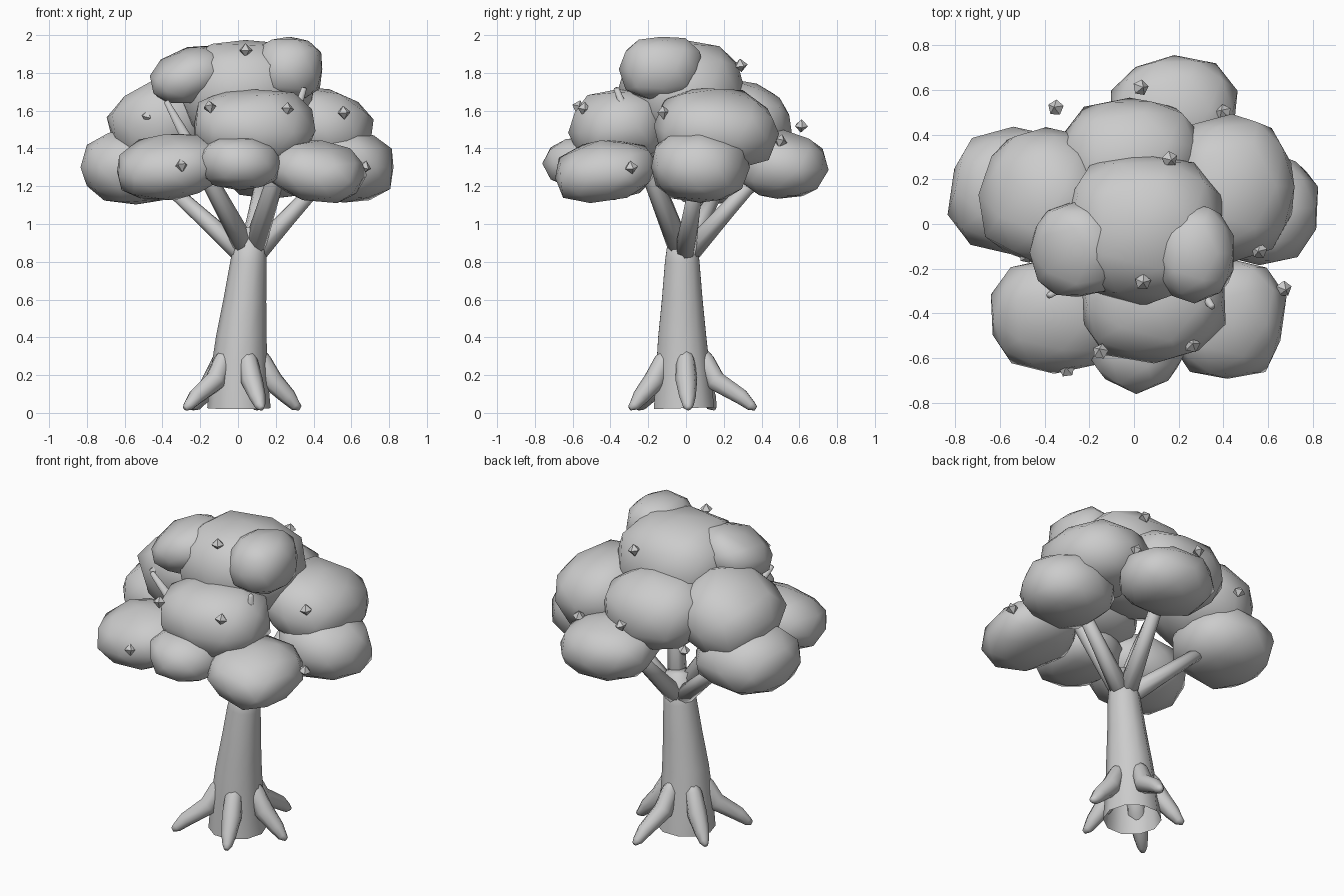
import bpy, bmesh, math, random
from mathutils import Quaternion, Vector

if "Cube" in bpy.data.objects:
    bpy.data.objects.remove(bpy.data.objects["Cube"])
random.seed(4)

# Single plain grey
grey = bpy.data.materials.new("plain grey")
grey.use_nodes = True
grey.diffuse_color = (0.6, 0.6, 0.6, 1)
grey.node_tree.nodes["Principled BSDF"].inputs["Base Color"].default_value = (0.6, 0.6, 0.6, 1)


def finish(name, bm, smooth=True):
    bmesh.ops.recalc_face_normals(bm, faces=bm.faces)
    mesh = bpy.data.meshes.new(name)
    bm.to_mesh(mesh)
    bm.free()
    for p in mesh.polygons:
        p.use_smooth = smooth
    mesh.materials.append(grey)
    obj = bpy.data.objects.new(name, mesh)
    bpy.context.collection.objects.link(obj)
    return obj


def tube(name, path, sides, cap_start=True):
    """Tapered tube through (point, radius) pairs, rings square to the path."""
    bm = bmesh.new()
    pts = [Vector(p) for p, r in path]
    rings = []
    for i, (p, r) in enumerate(path):
        d = (pts[min(i + 1, len(pts) - 1)] - pts[max(i - 1, 0)]).normalized()
        q = Vector((0, 0, 1)).rotation_difference(d)
        rings.append([bm.verts.new(pts[i] + q @ Vector((r * math.cos(a), r * math.sin(a), 0)))
                      for a in (math.tau * k / sides for k in range(sides))])
    for a, b in zip(rings, rings[1:]):
        for k in range(sides):
            j = (k + 1) % sides
            bm.faces.new((a[k], a[j], b[j], b[k]))
    if cap_start:
        bm.faces.new(rings[0])
    bm.faces.new(rings[-1])
    return finish(name, bm)


def leaf_mass(name, centre, size, droop):
    """Lumpy, slightly boxy low-poly ellipsoid whose outer end droops."""
    bm = bmesh.new()
    bmesh.ops.create_icosphere(bm, subdivisions=2, radius=1)
    tilt = Quaternion((-centre[1], centre[0], 0), droop)
    for v in bm.verts:
        k = random.uniform(0.95, 1.06)
        shaped = Vector(s * k * math.copysign(abs(c) ** 0.86, c) for s, c in zip(size, v.co))
        v.co = Vector(centre) + tilt @ shaped
    return finish(name, bm)


# Leaning trunk, open underneath
tube("trunk", [((0.005, -0.01, 0.025), 0.168), ((0.005, -0.015, 0.2), 0.152),
               ((0.018, -0.02, 0.4), 0.134), ((0.037, -0.02, 0.6), 0.113),
               ((0.056, -0.02, 0.8), 0.096), ((0.072, -0.02, 0.98), 0.07)], 10, False)

# Roots flaring around the base
for i, reach in enumerate((0.32, 0.39, 0.30, 0.38, 0.31)):
    a = math.radians(4 + 72 * i)

    def at(r, z):
        return (0.01 + r * math.cos(a), -0.01 + r * math.sin(a), z)

    tube(f"root_{i + 1}", [(at(0.085, 0.36), 0.015), (at(0.115, 0.28), 0.05),
                           (at(0.17, 0.17), 0.058), (at(reach * 0.8, 0.085), 0.044),
                           (at(reach - 0.025, 0.038), 0.029), (at(reach, 0.025), 0.014)], 8)

# Branches: start and end points
BRANCHES = {
    "right_side": ((0.07, -0.01, 0.82), (0.46, 0.06, 1.25)),
    "back": ((0.06, 0.0, 0.83), (0.14, 0.42, 1.30)),
    "left_side": ((0.05, -0.02, 0.82), (-0.38, 0.18, 1.21)),
    "front_left": ((0.05, -0.03, 0.86), (-0.38, -0.32, 1.65)),
    "front_right": ((0.08, -0.03, 0.86), (0.35, -0.37, 1.72)),
}
for name, (a, b) in BRANCHES.items():
    a, b = Vector(a), Vector(b)
    thin = 0.014 if b.z > 1.5 else 0.035
    tube(name + "_branch", [(a, 0.06), (a.lerp(b, 0.5), 0.045), (b, thin)], 8)

# Foliage: centre, half sizes, droop
FOLIAGE = {
    "crown": ((0.04, -0.01, 1.69), (0.36, 0.34, 0.29), 0),
    "crown_left": ((-0.26, -0.12, 1.79), (0.21, 0.22, 0.13), 0.45),
    "crown_right": ((0.27, -0.13, 1.82), (0.19, 0.22, 0.18), 0),
    "upper_back": ((-0.02, 0.31, 1.53), (0.31, 0.26, 0.22), 0.3),
    "upper_left": ((-0.40, 0.12, 1.53), (0.29, 0.31, 0.24), 0.4),
    "upper_right": ((0.44, 0.16, 1.50), (0.29, 0.33, 0.21), 0.2),
    "upper_front": ((0.09, -0.35, 1.51), (0.33, 0.27, 0.21), 0.1),
    "lower_front": ((0.01, -0.48, 1.32), (0.23, 0.27, 0.14), 0),
    "lower_front_right": ((0.42, -0.43, 1.28), (0.26, 0.27, 0.16), 0.2),
    "lower_front_left": ((-0.36, -0.41, 1.30), (0.29, 0.25, 0.17), 0.2),
    "lower_left": ((-0.54, 0.15, 1.30), (0.29, 0.28, 0.20), 0),
    "lower_right": ((0.56, 0.07, 1.30), (0.27, 0.26, 0.19), 0),
    "lower_back": ((0.18, 0.50, 1.31), (0.28, 0.25, 0.18), 0.1),
}
for name, (centre, size, droop) in FOLIAGE.items():
    leaf_mass(name + "_foliage", centre, size, droop)

# Small faceted fruits
FRUITS = [(0.04, -0.26, 1.92), (0.16, 0.29, 1.84), (-0.15, -0.57, 1.62), (0.26, -0.54, 1.61),
          (0.56, -0.12, 1.59), (-0.48, -0.14, 1.57), (0.03, 0.61, 1.52), (0.40, 0.50, 1.44),
          (0.67, -0.29, 1.30), (-0.30, -0.65, 1.31), (-0.35, 0.52, 1.43), (-0.59, -0.32, 1.30)]
for i, p in enumerate(FRUITS):
    bm = bmesh.new()
    bmesh.ops.create_uvsphere(bm, u_segments=5, v_segments=2, radius=0.037)
    obj = finish(f"fruit_{i + 1}", bm, False)
    obj.location = p
    obj.rotation_euler = [random.uniform(-0.3, 0.3) for _ in range(3)]
